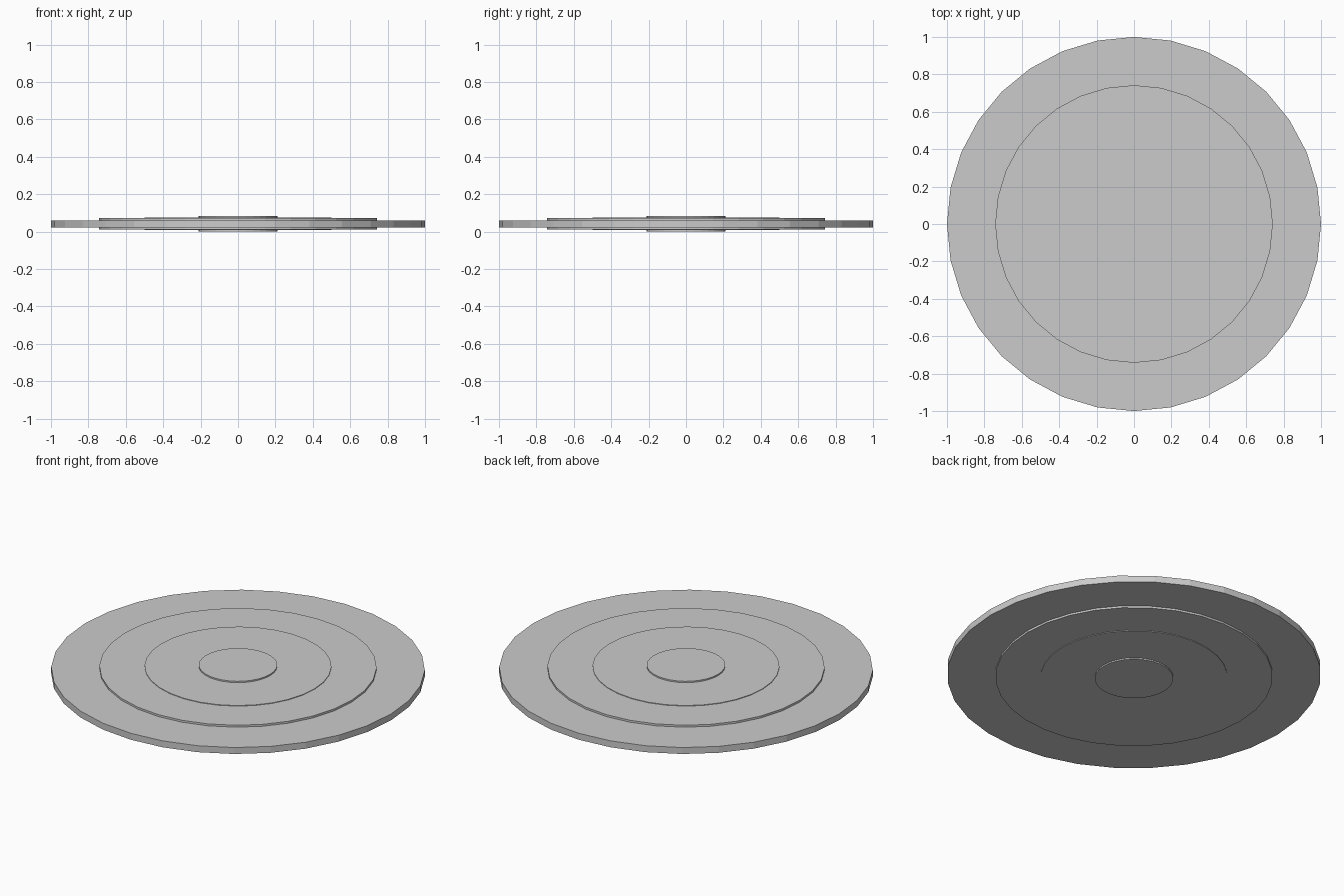
import bpy, bmesh, math

if "Cube" in bpy.data.objects:
    bpy.data.objects.remove(bpy.data.objects["Cube"])

SIDES = 32
MID_Z = 0.042

# Stepped disc half-profile: (radius, half thickness), mirrored top to bottom
STEPS = [(0.21, 0.042), (0.5, 0.034), (0.742, 0.0305), (1.0, 0.019)]


def stepped_profile(steps):
    top = [(0.0, steps[0][1])]
    for i, (r, h) in enumerate(steps):
        top.append((r, h))
        if i + 1 < len(steps):
            top.append((r, steps[i + 1][1]))
    return top + [(r, -h) for r, h in reversed(top)]


def lathe(name, profile, sides):
    bm = bmesh.new()
    verts = [bm.verts.new((r, 0, MID_Z + z)) for r, z in profile]
    edges = [bm.edges.new(pair) for pair in zip(verts, verts[1:])]
    bmesh.ops.spin(bm, geom=verts + edges, cent=(0, 0, 0), axis=(0, 0, 1),
                   angle=math.tau, steps=sides)
    bmesh.ops.remove_doubles(bm, verts=bm.verts, dist=1e-4)
    bmesh.ops.recalc_face_normals(bm, faces=bm.faces)
    mesh = bpy.data.meshes.new(name)
    bm.to_mesh(mesh)
    bm.free()
    obj = bpy.data.objects.new(name, mesh)
    bpy.context.collection.objects.link(obj)
    return obj


# Flat disc with raised hub and rings on both faces
lathe("stepped_disc", stepped_profile(STEPS), SIDES)
